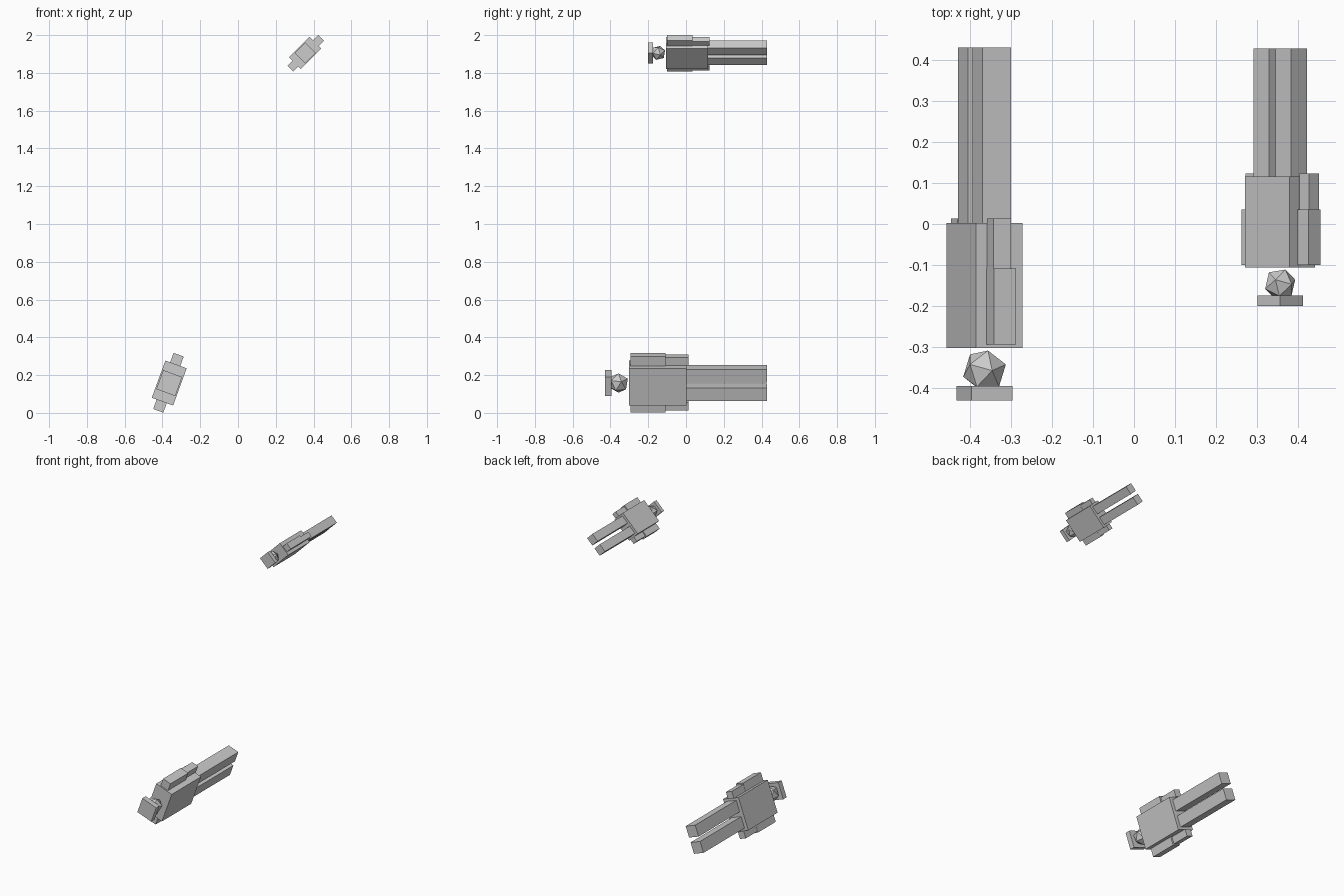
import bpy, math
from mathutils import Matrix, Vector

if "Cube" in bpy.data.objects:
    bpy.data.objects.remove(bpy.data.objects["Cube"])


def add_mesh(name, place, local):
    ob = bpy.context.object
    ob.name = name
    ob.data.transform(local)
    ob.matrix_world = place
    return ob


# box from local ranges: depth (x), length (y), width (z)
def box(name, place, x, y, z):
    bpy.ops.mesh.primitive_cube_add(size=1)
    centre = Vector([(a + b) / 2 for a, b in (x, y, z)])
    size = [abs(b - a) for a, b in (x, y, z)]
    return add_mesh(name, place, Matrix.Translation(centre) @ Matrix.Diagonal((*size, 1)))


def figure(label, location, angle, scale, flip):
    place = (Matrix.Translation(location)
             @ Matrix.Rotation(math.radians(angle), 4, 'Y')
             @ Matrix.Scale(scale, 4))

    def depth(a, b):
        return (a * flip, b * flip)

    # body and flat cap
    box(label + "_torso", place, (-.06, .06), (-.302, .003), (-.105, .105))
    box(label + "_cap", place, (-.0535, .0535), (-.43, -.395), (-.0535, .0535))

    # faceted head
    bpy.ops.mesh.primitive_ico_sphere_add(subdivisions=1, radius=.0545)
    add_mesh(label + "_head", place,
             Matrix.Translation((0, -.357, 0)) @ Matrix.Rotation(math.pi / 2, 4, 'Z'))

    # paired limbs
    for side, s in (("left", 1), ("right", -1)):
        box(f"{label}_{side}_leg", place, (-.037, .037), (.003, .43), (.0155 * s, .0885 * s))
        box(f"{label}_{side}_upper_arm", place, depth(-.033, .024), (-.293, -.108), (.105 * s, .158 * s))
        box(f"{label}_{side}_forearm", place, depth(-.032, .0135), (-.108, .013), (.105 * s, .150 * s))


figure("large_figure", (-.364, 0, .158), 20, 1.0, 1)
figure("small_figure", (.356, .114, 1.906), 45, .73, -1)
